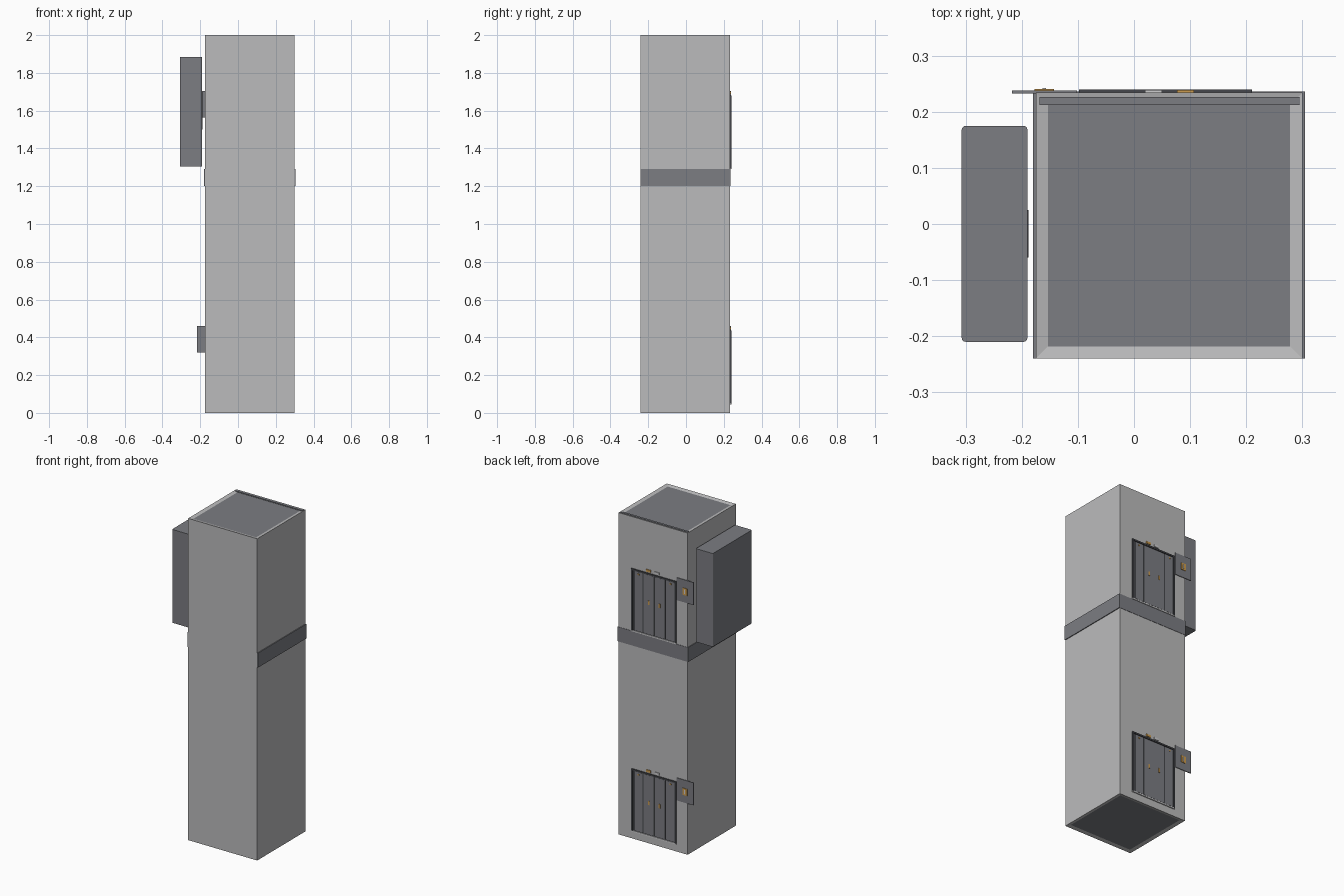
import bpy, bmesh

if "Cube" in bpy.data.objects:
    bpy.data.objects.remove(bpy.data.objects["Cube"])


def material(name, colour):
    m = bpy.data.materials.new(name)
    m.diffuse_color = (*colour, 1)
    m.use_nodes = True
    m.node_tree.nodes["Principled BSDF"].inputs["Base Color"].default_value = m.diffuse_color
    return m


CONCRETE = material("light_grey", (0.50, 0.50, 0.505))
SLATE = material("slate_grey", (0.20, 0.205, 0.225))
CHARCOAL = material("charcoal", (0.06, 0.062, 0.07))
SILVER = material("silver", (0.62, 0.62, 0.63))
AMBER = material("amber", (0.60, 0.33, 0.08))


def box(name, x, y, z, mat):
    """Box from (min, max) pairs on each axis."""
    bm = bmesh.new()
    bmesh.ops.create_cube(bm, size=1)
    for v in bm.verts:
        v.co = [a[0] + (c + 0.5) * (a[1] - a[0]) for a, c in zip((x, y, z), v.co)]
    mesh = bpy.data.meshes.new(name)
    bm.to_mesh(mesh)
    bm.free()
    mesh.materials.append(mat)
    ob = bpy.data.objects.new(name, mesh)
    bpy.context.collection.objects.link(ob)
    return ob


X0, X1, Y0, Y1 = -0.175, 0.30, -0.24, 0.234

# Shaft with a shallow dark panel sunk into both ends
shaft = box("shaft", (X0, X1), (Y0, Y1), (0, 2), CONCRETE)
shaft.data.materials.append(SLATE)
bm = bmesh.new()
bm.from_mesh(shaft.data)
bm.normal_update()
ends = [f for f in bm.faces if abs(f.normal.z) > 0.5]
bmesh.ops.inset_individual(bm, faces=ends, thickness=0.031, depth=-0.005)
for f in ends:
    f.material_index = 1
bm.to_mesh(shaft.data)
bm.free()

# Strip along the back of the roof rim
box("roof_strip", (-0.168, 0.296), (0.212, 0.226), (1.996, 2.0015), SLATE)

# Floor band on the two sides and the back
box("band_left", (X0 - 0.005, X0), (Y0, Y1 + 0.002), (1.2, 1.29), SLATE)
box("band_right", (X1, X1 + 0.005), (Y0, Y1 + 0.002), (1.2, 1.29), SLATE)
box("band_back", (X0, X1), (Y1, Y1 + 0.002), (1.2, 1.29), SLATE)

# Cabinet on the left side, with rounded upright edges
cabinet = box("cabinet", (-0.307, -0.19), (-0.21, 0.175), (1.305, 1.885), SLATE)
bm = bmesh.new()
bm.from_mesh(cabinet.data)
upright = [e for e in bm.edges if abs(e.verts[0].co.z - e.verts[1].co.z) > 0.1]
bmesh.ops.bevel(bm, geom=upright, offset=0.007, segments=3, profile=0.5, affect='EDGES')
bm.to_mesh(cabinet.data)
bm.free()
box("cabinet_mount", (-0.191, -0.188), (-0.06, 0.025), (1.5, 1.7), CHARCOAL)


def landing(tag, z):
    """Door set and call panel on the back wall, z is the door sill height."""
    def part(name, x, y, h, mat):
        return box(tag + name, x, (Y1 - 0.001, Y1 + y), (z + h[0], z + h[1]), mat)

    top = 0.385
    # Frame, with side panels and two door leaves in front of a dark backing
    part("door_backing", (-0.098, 0.21), 0.001, (0, top), CHARCOAL)
    for side, x in (("left", -0.098), ("right", 0.20)):
        part("jamb_" + side, (x, x + 0.010), 0.006, (0, top), CHARCOAL)
    part("lintel", (-0.098, 0.21), 0.006, (top - 0.010, top), CHARCOAL)
    leaves = ((-0.086, -0.029), (-0.022, 0.051), (0.053, 0.126), (0.133, 0.184))
    for i, x in enumerate(leaves):
        part("door_leaf_%d" % i, x, 0.003, (0.006, top - 0.012), SLATE)
    part("sill", (-0.098, 0.21), 0.006, (-0.005, 0.003), SILVER)
    # Handles and corner lamps
    for i, x in enumerate((0.015, 0.089)):
        part("handle_%d" % i, (x - 0.005, x + 0.005), 0.006, (0.19, 0.215), AMBER)
    for i, x in enumerate((-0.06, 0.16)):
        part("lamp_%d" % i, (x - 0.005, x + 0.005), 0.005, (0.355, 0.363), AMBER)
    # Floor indicators above the door
    part("indicator_amber", (0.077, 0.107), 0.005, (0.392, 0.406), AMBER)
    part("indicator_silver", (0.02, 0.05), 0.005, (0.392, 0.406), SILVER)
    # Call panel reaching past the corner
    part("call_panel", (-0.217, -0.102), 0.004, (0.27, 0.41), SLATE)
    part("call_buttons", (-0.177, -0.143), 0.007, (0.317, 0.36), AMBER)
    part("call_display", (-0.163, -0.157), 0.008, (0.325, 0.352), SILVER)


landing("lower_", 0.05)
landing("upper_", 1.295)
